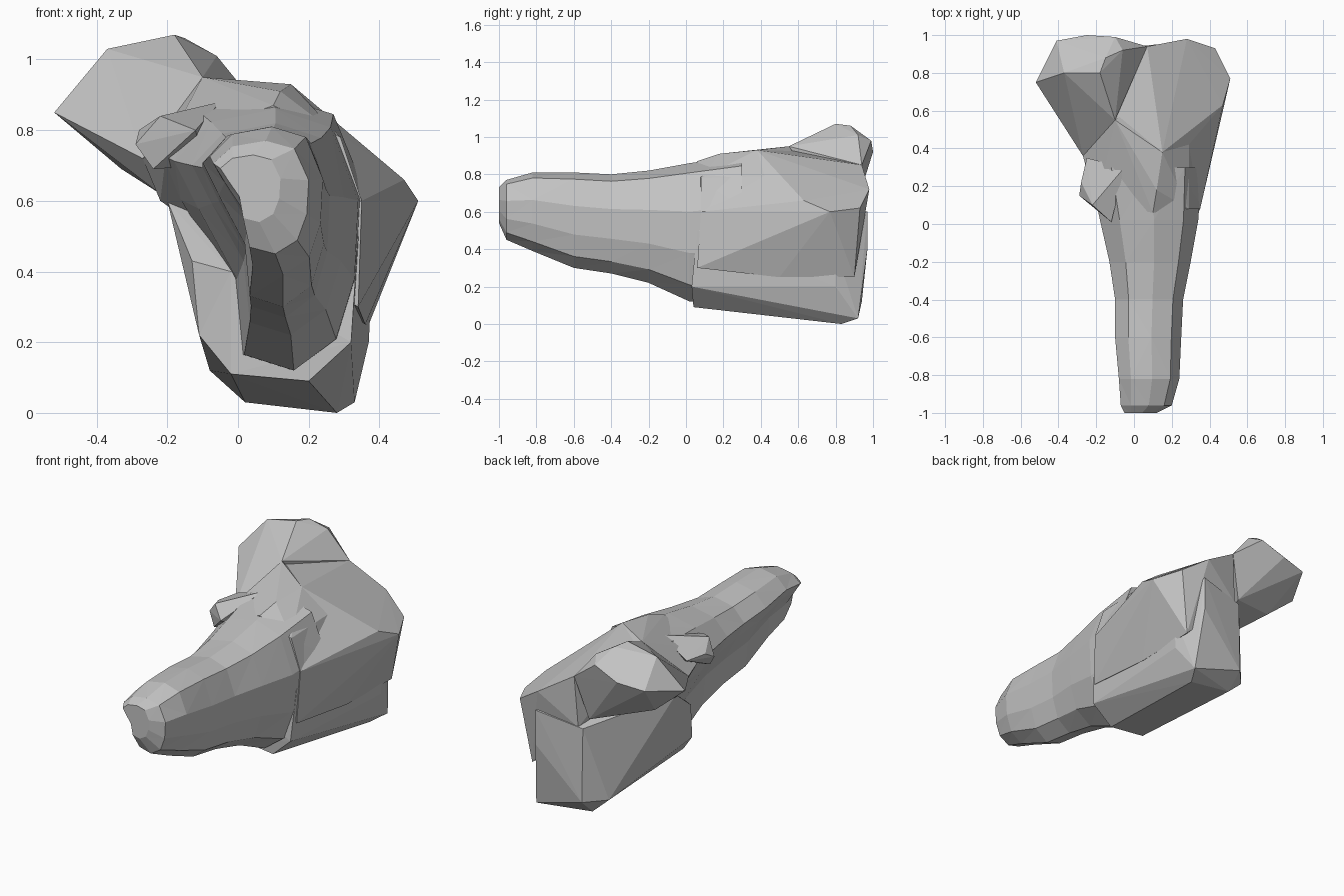
import bpy
import bmesh

# Remove the default object
default = bpy.data.objects.get("Cube")
if default:
    bpy.data.objects.remove(default, do_unlink=True)

# Single plain material
grey = bpy.data.materials.new("plain grey")
grey.use_nodes = True
GREY = (0.55, 0.55, 0.55, 1)
grey.diffuse_color = GREY
for node in grey.node_tree.nodes:
    if node.type == "BSDF_PRINCIPLED":
        node.inputs["Base Color"].default_value = GREY
        node.inputs["Roughness"].default_value = 0.8


def finish(bm, name):
    """Turn a bmesh into a faceted, outward-facing object."""
    bmesh.ops.triangulate(bm, faces=bm.faces[:])
    bmesh.ops.recalc_face_normals(bm, faces=bm.faces[:])
    mesh = bpy.data.meshes.new(name)
    bm.to_mesh(mesh)
    bm.free()
    mesh.materials.append(grey)
    obj = bpy.data.objects.new(name, mesh)
    bpy.context.scene.collection.objects.link(obj)


def loft(name, outline, rings):
    """Stretch one outline into a box per ring and skin the rings."""
    bm = bmesh.new()
    loops = []
    for y, left, right, low, high in rings:
        loops.append([
            bm.verts.new((left + u * (right - left), y, low + v * (high - low)))
            for u, v in outline
        ])
    count = len(outline)
    for near, far in zip(loops, loops[1:]):
        for i in range(count):
            j = (i + 1) % count
            bm.faces.new((near[i], near[j], far[j], far[i]))
    bm.faces.new(loops[0])
    bm.faces.new(loops[-1])
    finish(bm, name)


def hull(name, points):
    """Chiselled lump: the convex hull of its corner points."""
    bm = bmesh.new()
    verts = [bm.verts.new(point) for point in points]
    bmesh.ops.convex_hull(bm, input=verts)
    loose = [vert for vert in bm.verts if not vert.link_faces]
    bmesh.ops.delete(bm, geom=loose, context="VERTS")
    finish(bm, name)


# Long tapering shaft, leaning over to its upper right side
lean_outline = [(0, .8), (.2, .95), (.55, 1), (.85, .93), (1, .65), (.98, .35),
                (.88, .12), (.65, 0), (.38, .06), (.34, .35), (.13, .62)]
loft("shaft", lean_outline, [
    (-1, -.05, .12, .54, .73),
    (-.96, -.07, .2, .45, .77),
    (-.82, -.08, .24, .39, .81),
    (-.6, -.1, .25, .3, .81),
    (-.4, -.1, .26, .27, .8),
    (-.2, -.13, .3, .22, .82),
    (.02, -.18, .34, .12, .86),
    (.3, -.24, .36, .12, .9),
])

# Raised arm at the back, reaching out and up
hull("upper_arm", [
    (-.52, .75, .85), (-.41, .97, .9), (-.37, .8, 1.03), (-.18, .8, 1.07),
    (-.15, .88, 1.06), (-.06, .92, 1.01), (-.25, 1, .92), (-.1, .99, .98),
    (-.33, .76, .69), (-.27, .36, .72), (-.22, .4, .62), (-.1, .55, .95),
    (.07, .94, .85), (0, .9, .6),
])

# Ridged neck where shaft, arm and lobe meet
hull("neck", [
    (-.1, .55, .95), (.15, .38, .93), (.29, .42, .79), (.12, .18, .91),
    (.1, .06, .87), (-.2, .1, .76), (-.27, .36, .72), (-.22, .4, .6),
    (.29, .08, .78), (.35, .08, .6), (0, .3, .45), (.2, .8, .6),
])

# Sloping shoulder that ends in a pointed lobe
hull("side_lobe", [
    (.51, .77, .6), (.43, .93, .62), (.47, .63, .66), (.28, .98, .72),
    (.15, .38, .93), (.29, .42, .79), (.35, .08, .6), (.07, .94, .85),
    (-.1, .55, .93), (.37, .9, .25), (.36, .5, .25), (.34, .06, .3),
    (.05, .93, .55), (0, .3, .5),
])

# Deep keel below, with a blunt lip at the front
hull("keel", [
    (-.13, .14, .43), (-.11, .1, .22), (-.02, .05, .4), (-.02, .05, .11),
    (.2, .04, .09), (.32, .03, .2), (.34, .06, .5), (-.08, .83, .12),
    (.02, .84, .03), (.28, .83, 0), (.33, .92, .03), (.37, .8, .2),
    (.38, .8, .4), (.3, .97, .4), (.02, .94, .12), (.02, .93, .55),
    (-.13, .25, .46), (-.2, .38, .6), (.3, .97, .6),
])

# Small knob beside the shaft
hull("knob", [
    (-.29, .15, .76), (-.28, .22, .8), (-.22, .1, .84), (-.24, .12, .69),
    (-.12, .01, .8), (-.1, .2, .7), (-.25, .35, .8), (-.05, .3, .88),
])
